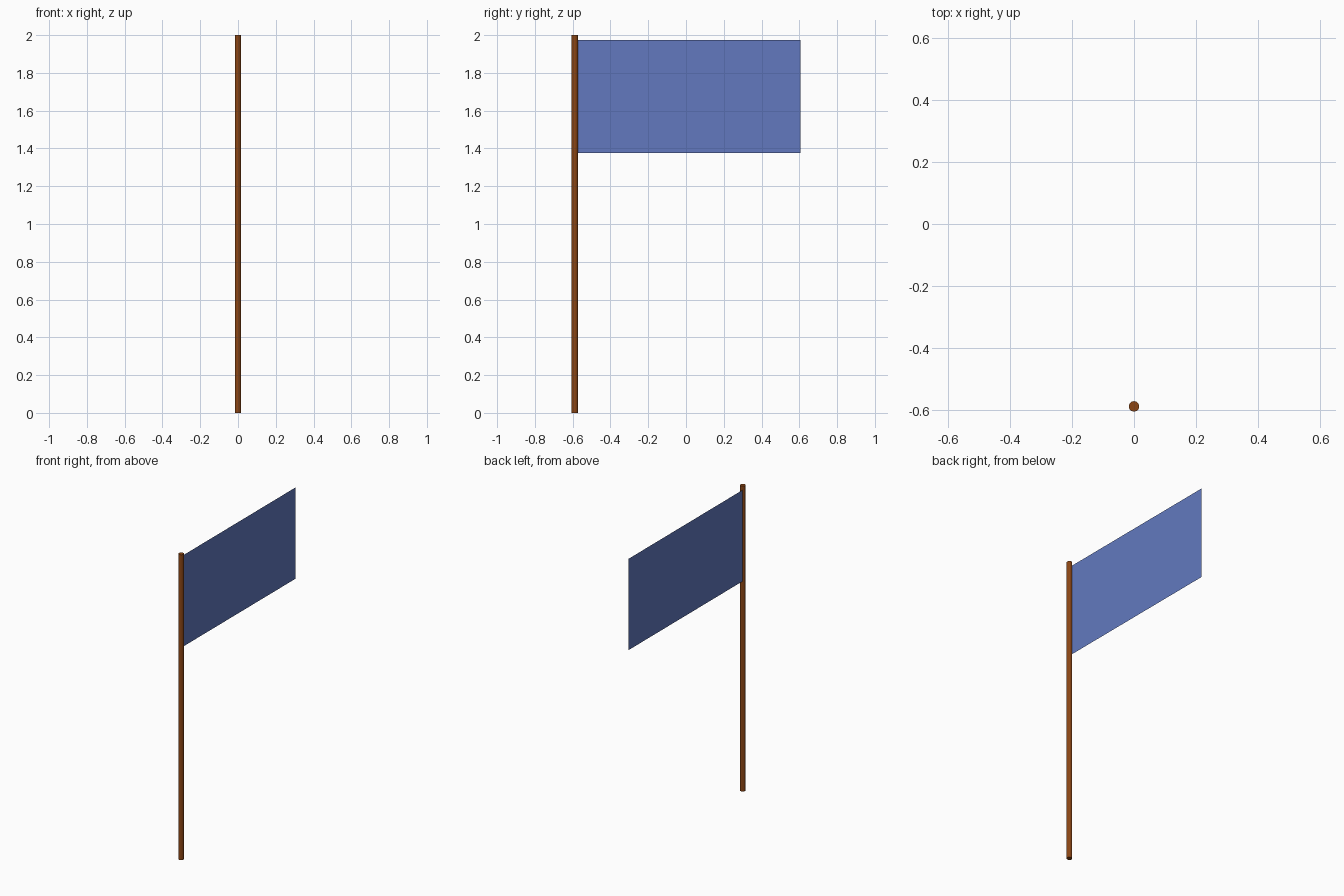
import bpy
import bmesh

cube = bpy.data.objects.get("Cube")
if cube:
    bpy.data.objects.remove(cube, do_unlink=True)


def make_material(name, rgb):
    mat = bpy.data.materials.new(name)
    mat.use_nodes = True
    color = (*rgb, 1.0)
    mat.diffuse_color = color
    bsdf = next(n for n in mat.node_tree.nodes if n.type == "BSDF_PRINCIPLED")
    bsdf.inputs["Base Color"].default_value = color
    return mat


def add_object(name, bm, mat):
    mesh = bpy.data.meshes.new(name)
    bm.to_mesh(mesh)
    bm.free()
    mesh.materials.append(mat)
    obj = bpy.data.objects.new(name, mesh)
    bpy.context.collection.objects.link(obj)
    return obj


HEIGHT = 2.0
POLE_RADIUS = 0.017
POLE_Y = -0.588
FLAG_X = -0.008
FLAG_END = 0.605
FLAG_LOW, FLAG_HIGH = 1.377, 1.975

# Slim faceted wooden pole
bm = bmesh.new()
bmesh.ops.create_cone(bm, cap_ends=True, segments=12, radius1=POLE_RADIUS,
                      radius2=POLE_RADIUS, depth=HEIGHT)
bmesh.ops.translate(bm, verts=bm.verts, vec=(0, POLE_Y, HEIGHT / 2))
add_object("pole", bm, make_material("brown wood", (0.258, 0.06, 0.007)))

# Flat sheet of cloth, attached inside the pole and facing sideways
bm = bmesh.new()
corners = [(POLE_Y, FLAG_LOW), (FLAG_END, FLAG_LOW),
           (FLAG_END, FLAG_HIGH), (POLE_Y, FLAG_HIGH)]
bm.faces.new([bm.verts.new((FLAG_X, y, z)) for y, z in corners])
add_object("flag", bm, make_material("blue cloth", (0.122, 0.191, 0.521)))
